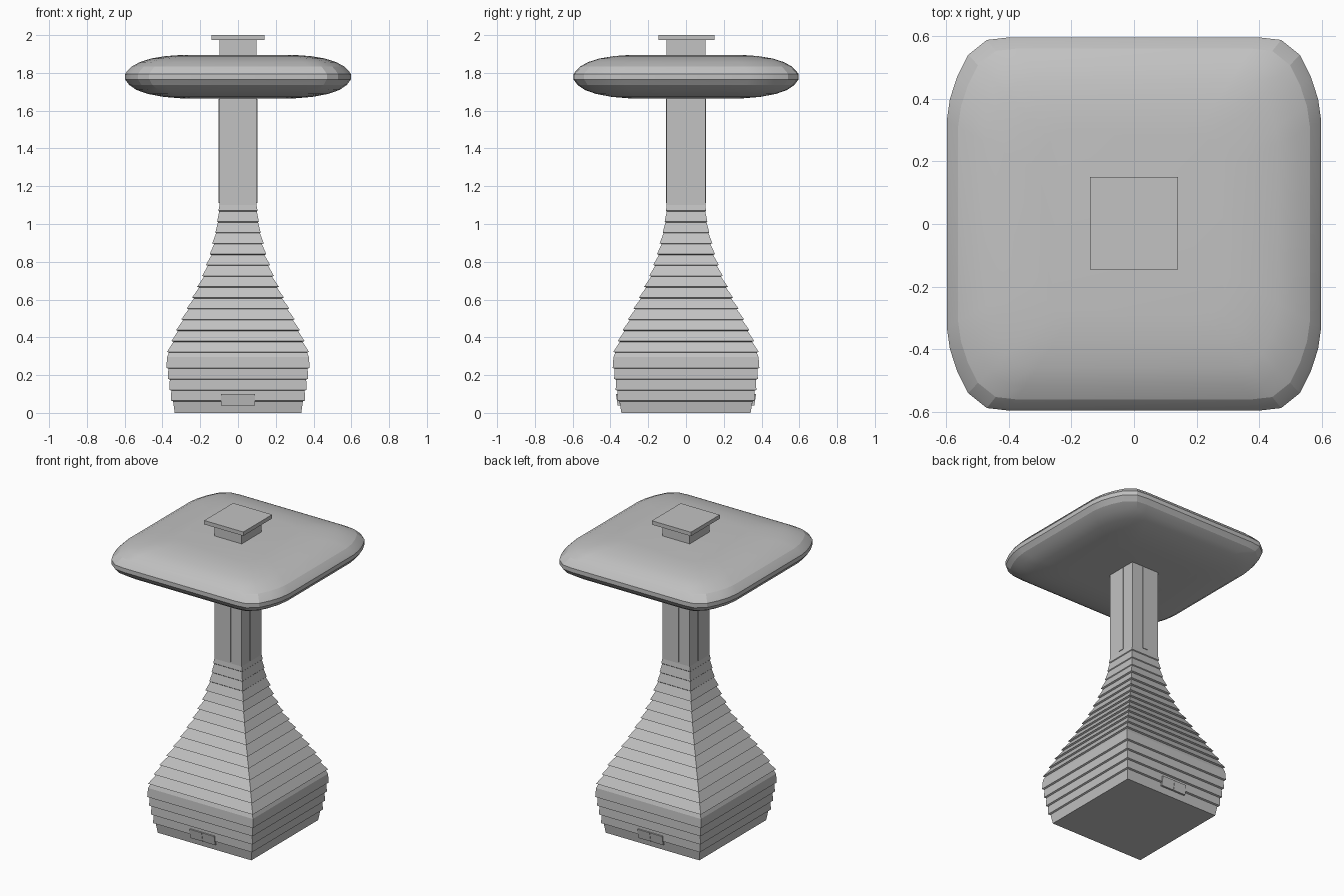
import bpy, bmesh, math

if "Cube" in bpy.data.objects:
    bpy.data.objects.remove(bpy.data.objects["Cube"])

grey = bpy.data.materials.new("concrete_grey")
grey.diffuse_color = (0.54, 0.54, 0.54, 1)
grey.use_nodes = True
grey.node_tree.nodes["Principled BSDF"].inputs["Base Color"].default_value = grey.diffuse_color


def loft(name, rings):
    """Closed solid through a stack of rings with equal point counts."""
    bm = bmesh.new()
    loops = [[bm.verts.new(p) for p in ring] for ring in rings]
    for a, b in zip(loops, loops[1:]):
        for i in range(len(a)):
            j = (i + 1) % len(a)
            bm.faces.new((a[i], a[j], b[j], b[i]))
    bm.faces.new(loops[0][::-1])
    bm.faces.new(loops[-1])
    bmesh.ops.recalc_face_normals(bm, faces=bm.faces)
    mesh = bpy.data.meshes.new(name)
    bm.to_mesh(mesh)
    bm.free()
    mesh.materials.append(grey)
    ob = bpy.data.objects.new(name, mesh)
    bpy.context.collection.objects.link(ob)
    return ob


def square(hx, hy, z, cx=0, cy=0):
    return [(cx - hx, cy - hy, z), (cx + hx, cy - hy, z),
            (cx + hx, cy + hy, z), (cx - hx, cy + hy, z)]


def block(name, hx, hy, z0, z1, cx=0, cy=0):
    return loft(name, [square(hx, hy, z0, cx, cy), square(hx, hy, z1, cx, cy)])


# Flared square base clad in overlapping bands
PROFILE = [(0, .338), (.12, .358), (.24, .374), (.30, .376), (.325, .370),
           (.38, .347), (.44, .322), (.50, .293), (.61, .238), (.725, .185),
           (.84, .145), (.955, .118), (1.04, .104), (1.10, .099)]


def half_width(z):
    for (z0, r0), (z1, r1) in zip(PROFILE, PROFILE[1:]):
        if z <= z1:
            return r0 + (r1 - r0) * (z - z0) / (z1 - z0)
    return PROFILE[-1][1]


ledges = [.065, .122, .18, .238] + [.323 + .0575 * i for i in range(14)]
rings = [square(.335, .342, 0)]
for z in ledges:
    if z == .323:
        rings.append(square(.376, .384, .295))
    r = half_width(z)
    tooth = .005 if z < .95 else .002
    rings.append(square(r - tooth, (r - tooth) * 1.025, z - .004))
    rings.append(square(r + tooth, (r + tooth) * 1.025, z))
rings.append(square(.098, .102, 1.10))
loft("banded_base", rings)

# Shaft running up through the canopy, with its cap
block("shaft", .098, .102, 1.09, 1.98)
block("cap", .14, .148, 1.975, 2.0, cy=.002)

# Narrow vertical strips on each shaft face
for s, side in ((-1, "a"), (1, "b")):
    block("shaft_strip_y_" + side, .02, .004, 1.11, 1.662, cy=s * .102)
    block("shaft_strip_x_" + side, .004, .02, 1.11, 1.662, cx=s * .098)

# Pillow-shaped canopy
quarter = [(.598, .33), (.588, .40), (.565, .47), (.53, .54), (.47, .588),
           (.40, .596)]
outline = (quarter + [(-x, y) for x, y in quarter[::-1]]
           + [(-x, -y) for x, y in quarter] + [(x, -y) for x, y in quarter[::-1]])
section = [(.50, 1.665), (.66, 1.673), (.80, 1.689), (.90, 1.71), (.965, 1.737),
           (.995, 1.762), (1.0, 1.766), (1.0, 1.793), (.985, 1.806),
           (.94, 1.834), (.87, 1.857), (.77, 1.876), (.64, 1.889), (.50, 1.895)]
canopy = loft("canopy", [[(x * s, y * s, z) for x, y in outline] for s, z in section])
bpy.context.view_layer.objects.active = canopy
canopy.select_set(True)
bpy.ops.object.shade_smooth_by_angle(angle=math.radians(15))

# Double doors on front and back, leaning with the wall
for s, side in ((-1, "front"), (1, "back")):
    for k, leaf in ((-1, "left"), (1, "right")):
        block_rings = []
        for z in (.04, .10):
            y = s * (half_width(z) * 1.025 + .002)
            block_rings.append(square(.044, .006, z, k * .045, y))
        loft(f"{side}_door_{leaf}", block_rings)
